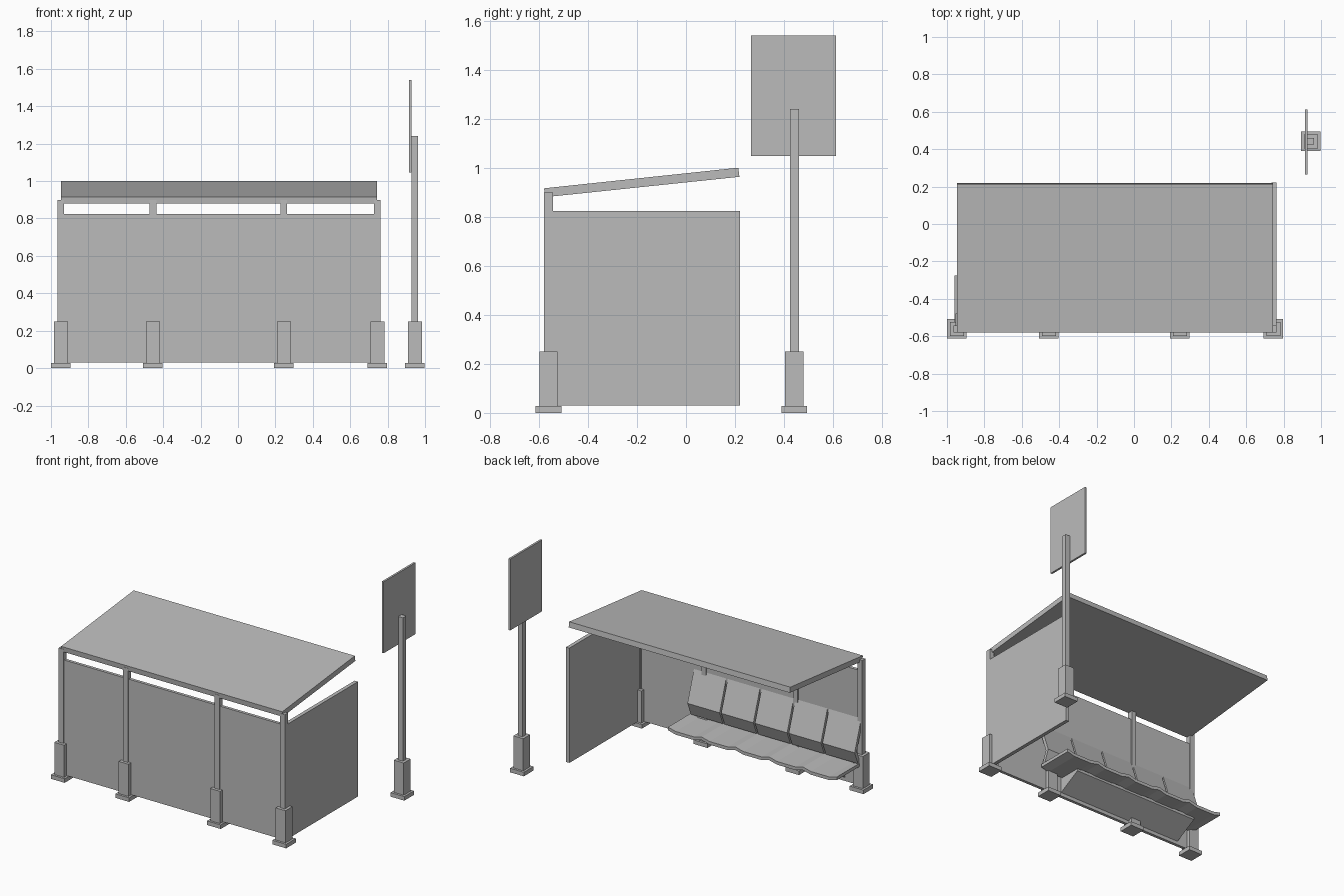
import bpy, bmesh, math

cube = bpy.data.objects.get("Cube")
if cube:
    bpy.data.objects.remove(cube, do_unlink=True)

# One flat grey for everything
GREY = (0.5, 0.5, 0.5, 1.0)
mat = bpy.data.materials.new("plain grey")
mat.use_nodes = True
mat.diffuse_color = GREY
mat.node_tree.nodes["Principled BSDF"].inputs["Base Color"].default_value = GREY


def prism(name, profile, axis, lo, hi):
    """Extrude a 2D profile along an axis: 'x' takes (y, z), 'y' takes (x, z), 'z' takes (x, y)."""
    place = {"x": lambda a, b, t: (t, a, b),
             "y": lambda a, b, t: (a, t, b),
             "z": lambda a, b, t: (a, b, t)}[axis]
    bm = bmesh.new()
    ends = [[bm.verts.new(place(a, b, t)) for a, b in profile] for t in (lo, hi)]
    n = len(profile)
    bm.faces.new(ends[0])
    bm.faces.new(ends[1])
    for i in range(n):
        j = (i + 1) % n
        bm.faces.new((ends[0][i], ends[0][j], ends[1][j], ends[1][i]))
    bmesh.ops.recalc_face_normals(bm, faces=bm.faces)
    mesh = bpy.data.meshes.new(name)
    bm.to_mesh(mesh)
    bm.free()
    mesh.materials.append(mat)
    obj = bpy.data.objects.new(name, mesh)
    bpy.context.scene.collection.objects.link(obj)
    return obj


def box(name, x, y, z):
    return prism(name, [(x[0], y[0]), (x[1], y[0]), (x[1], y[1]), (x[0], y[1])], "z", *z)


def post(name, x, y, top):
    """Square pole standing in a sleeve on a base plate."""
    for part, half, z0, z1 in (("base", 0.0525, 0.0, 0.028),
                               ("sleeve", 0.0375, 0.028, 0.25),
                               ("pole", 0.018, 0.25, top)):
        box(f"{name}_{part}", (x - half, x + half), (y - half, y + half), (z0, z1))


# Shelter posts along the wall, and the free-standing sign
for i, x in enumerate((-0.9475, -0.455, 0.245, 0.745)):
    post(f"shelter_post_{i + 1}", x, -0.561, 0.90)
post("sign_post", 0.9455, 0.442, 1.24)
box("sign_board", (0.914, 0.928), (0.265, 0.612), (1.047, 1.54))

# Walls
box("long_wall", (-0.96, 0.737), (-0.571, -0.55), (0.03, 0.823))
box("end_wall", (0.736, 0.762), (-0.579, 0.221), (0.03, 0.823))

# Sloping roof slab
prism("roof", [(-0.579, 0.916), (-0.575, 0.88), (0.218, 0.963), (0.213, 1.0)],
      "x", -0.946, 0.744)

# Row of five seats: a shallow trough seat with a bent backrest
COUNT, START, PITCH = 5, -0.96, 0.258
BACK = [(-0.55, 0.495), (-0.478, 0.285), (-0.515, 0.195),
        (-0.537, 0.195), (-0.502, 0.285), (-0.57, 0.488)]
for i in range(COUNT):
    c = START + PITCH * (i + 0.5)
    h = PITCH / 2
    trough = [(c - h, 0.197), (c - h * 0.55, 0.182), (c + h * 0.55, 0.182), (c + h, 0.197)]
    under = [(x, z - 0.022) for x, z in reversed(trough)]
    prism(f"seat_{i + 1}", trough + under, "y", -0.54, -0.275)
    prism(f"backrest_{i + 1}", BACK, "x", c - h + 0.006, c + h - 0.006)

# Wedge bracket carrying the seats from the wall
prism("seat_bracket", [(-0.55, 0.055), (-0.385, 0.145), (-0.385, 0.165), (-0.55, 0.165)],
      "x", -0.83, 0.155)
